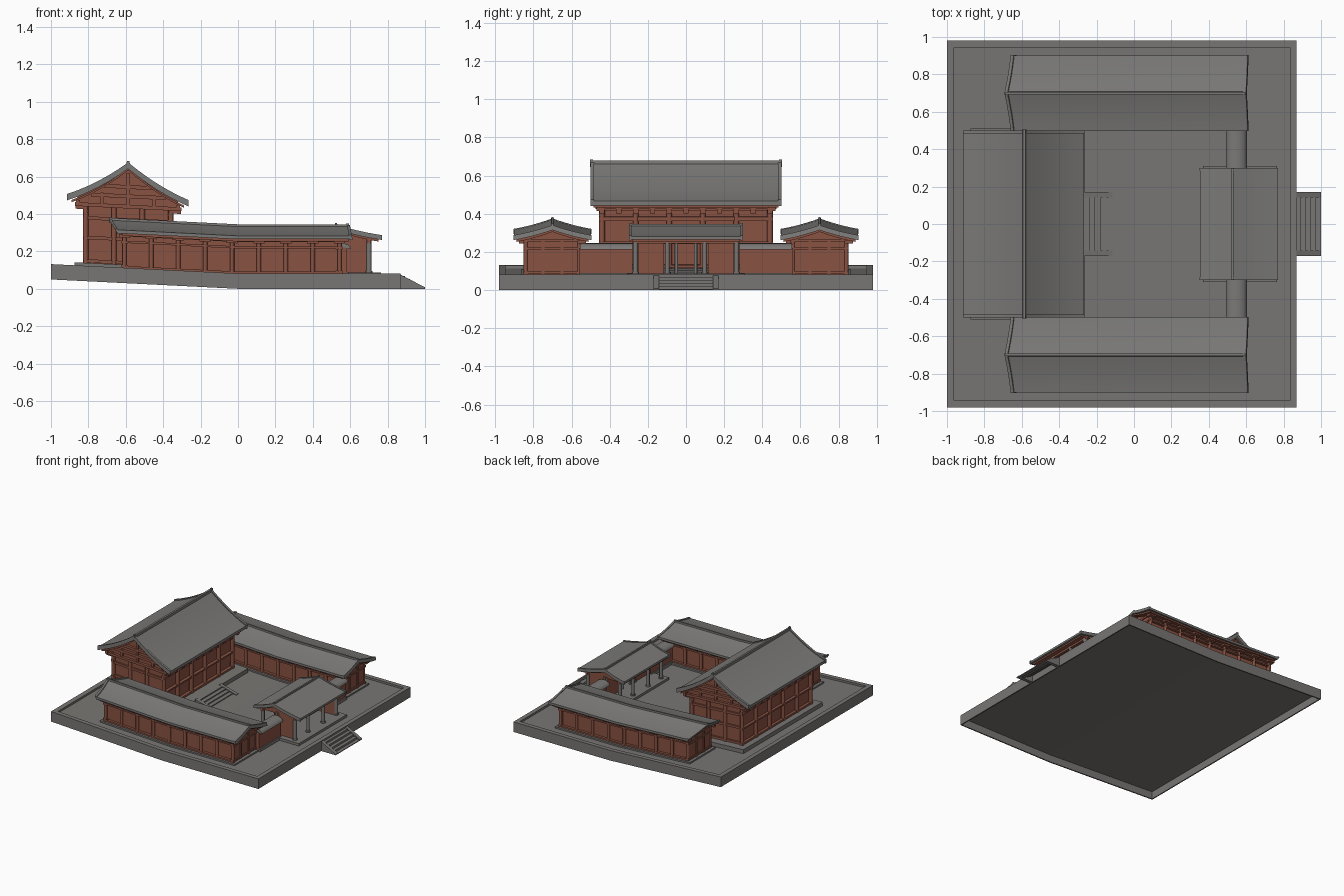
import bpy, bmesh, math
from mathutils import Matrix, Vector

if "Cube" in bpy.data.objects:
    bpy.data.objects.remove(bpy.data.objects["Cube"])


def material(name, rgb):
    m = bpy.data.materials.new(name)
    m.diffuse_color = (*rgb, 1)
    m.use_nodes = True
    m.node_tree.nodes["Principled BSDF"].inputs["Base Color"].default_value = m.diffuse_color
    return m


STONE = material("stone grey", (0.19, 0.182, 0.172))
TILE = material("roof tile grey", (0.195, 0.192, 0.185))
RED = material("red brown timber", (0.25, 0.085, 0.055))
parts = {}


def part(name, mat):
    if name not in parts:
        parts[name] = (bmesh.new(), mat)
    return parts[name][0]


def box(name, mat, x0, x1, y0, y1, z0, z1):
    m = Matrix.Translation(((x0 + x1) / 2, (y0 + y1) / 2, (z0 + z1) / 2))
    m = m @ Matrix.Diagonal((abs(x1 - x0), abs(y1 - y0), abs(z1 - z0), 1))
    bmesh.ops.create_cube(part(name, mat), size=1, matrix=m)


def column(name, mat, x, y, z0, z1, r):
    bmesh.ops.create_cone(part(name, mat), cap_ends=True, segments=12, radius1=r, radius2=r,
                          depth=z1 - z0, matrix=Matrix.Translation((x, y, (z0 + z1) / 2)))


def prism(name, mat, axis, pts, a, b, flare=0.0, flare_end=0.0):
    """Extrude a (sideways, z) outline along an axis; flare pushes high points outward."""
    bm = part(name, mat)
    zs = [p[1] for p in pts]
    lo, hi = min(zs), max(zs)

    def ring(e, f):
        out = []
        for d, z in pts:
            t = e + f * (z - lo) / (hi - lo)
            out.append(bm.verts.new((t, d, z) if axis == 'x' else (d, t, z)))
        return out
    r0, r1 = ring(a, -flare), ring(b, flare_end)
    faces = [bm.faces.new(r0), bm.faces.new(r1[::-1])]
    n = len(pts)
    for i in range(n):
        faces.append(bm.faces.new((r0[i], r0[(i + 1) % n], r1[(i + 1) % n], r1[i])))
    bmesh.ops.recalc_face_normals(bm, faces=faces)


def sweep(centre, left, right, top, eave, n=6):
    """Concave roof line from the left eave over the ridge to the right eave."""
    def z(t):
        return top - (top - eave) * (1.35 * t - 0.35 * t * t)
    pts = [(centre - left * i / n, z(i / n)) for i in range(n, 0, -1)]
    return pts + [(centre + right * i / n, z(i / n)) for i in range(n + 1)]


def roof(name, axis, centre, left, right, top, eave, a, b, th, fa=0.0, fb=0.0):
    line = sweep(centre, left, right, top, eave)
    low = [(d, z - th) for d, z in line]
    prism(name + "_roof", TILE, axis, line + low[::-1], a, b, fa, fb)
    # timber soffit boards
    k = 0.93
    sof = [(centre + (d - centre) * k, z - th) for d, z in sweep(centre, left, right, top, eave)]
    sof2 = [(d, z - 0.012) for d, z in sof]
    prism(name + "_soffit", RED, axis, sof + sof2[::-1], a + 0.015, b - 0.015)
    # ridge with raised ends
    w, h = th * 0.5, th * 0.55
    prof = [(centre - w, top - th), (centre + w, top - th), (centre + w * .7, top + h), (centre - w * .7, top + h)]
    prism(name + "_ridge", TILE, axis, prof, a - fa, b + fb)
    for e, s in ((a - fa, -1), (b + fb, 1)):
        cap = [(centre - w, top - th), (centre + w, top - th), (centre + w * .6, top + 1.35 * h), (centre - w * .6, top + 1.35 * h)]
        prism(name + "_ridge", TILE, axis, cap, *sorted((e - s * 0.012, e + s * 0.004)))


def gable(name, axis, centre, left, right, top, eave, th, hl, hr, zb, a, b):
    """Wall that fills the space up to the underside of the roof."""
    line = [(d, z - th) for d, z in sweep(centre, left, right, top, eave, 12)
            if centre - hl - .001 <= d <= centre + hr + .001]
    prism(name, RED, axis, [(line[0][0], zb)] + line + [(line[-1][0], zb)], a, b)


def stairs(name, x0, x1, z0, z1, n=5):
    for s in (-1, 1):
        prism(name, STONE, 'y', [(x0, z0), (x1, z0), (x1, z0 + .008), (x0, z1)], *sorted((s * .142, s * .17)))
    # open-backed flight of steps
    for i in range(n):
        xa, xb = (x0 + (x1 - x0) * (i + k) / n for k in (0, 1))
        zt = z1 - (z1 - z0) * (i + .6) / n
        box(name, STONE, xa, xb, -.142, .142, max(z0, zt - (z1 - z0) / n), zt)


# terrace: open-bottomed tray with low rim
FL = 0.066
box("terrace_floor", STONE, -.99, .86, -.97, .97, FL - .006, FL)
for s in (-1, 1):
    box("terrace_skirt", STONE, -1, .87, s * .97, s * .98, 0, .082)
    box("terrace_rim", STONE, -.99, .86, s * .945, s * .97, FL, .082)
for a, b, c in ((-1, -.99, -.962), (.87, .86, .835)):
    box("terrace_skirt", STONE, a, b, -.97, .97, 0, .082)
    box("terrace_rim", STONE, b, c, -.945, .945, FL, .082)
stairs("gate_stairs", .865, 1.0, 0, .078)

# main hall
HX, HT, HE = -.587, .638, .453
box("hall_plinth", STONE, -.875, -.265, -.51, .51, FL - .003, .098)
stairs("hall_stairs", -.27, -.115, FL - .005, .105)
roof("hall", 'y', HX, .325, .32, HT, HE, -.5, .5, .022)
x0, x1 = -.815, -.36
box("hall_walls", RED, x0 + .015, x1 - .015, -.435, .435, .09, .44)
for s in (-1, 1):
    gable("hall_gables", 'y', HX, .325, .32, HT, HE, .024, .28, .27, .42, s * .435 - .012, s * .435 + .012)
    # gable beams, posts and verge tiles
    for z, w in ((.40, .285), (.455, .2), (.505, .13)):
        box("hall_gable_beams", RED, HX - w, HX + w, s * .43, s * .468, z, z + .02)
    for dx in (-.14, 0, .14):
        box("hall_gable_beams", RED, HX + dx - .009, HX + dx + .009, s * .43, s * .46, .4, .59 - abs(dx) * .8)
    line = sweep(HX, .328, .323, HT + .008, HE + .008)
    low = [(d, z - .034) for d, z in line]
    prism("hall_verges", TILE, 'y', line + low[::-1], s * .492 - .009, s * .492 + .009)
    for z in (.10, .225, .33):
        box("hall_rails", RED, x0, x1, s * .425, s * .448, z, z + .018)
    for i in range(1, 3):
        column("hall_columns", RED, x0 + (x1 - x0) * i / 3, s * .44, .09, .41, .014)
for x in (x0, x1):
    for i in range(6):
        column("hall_columns", RED, x, -.44 + .176 * i, .09, .42, .015)
    for z, h in ((.10, .015), (.225, .012), (.345, .022), (.40, .025)):
        box("hall_rails", RED, x - .012, x + .012, -.455, .455, z, z + h)
    out = 1 if x > HX else -1
    box("hall_eave_beams", RED, x + out * .03, x + out * .05, -.475, .475, .41, .432)
    for i in range(11):
        y = -.44 + .088 * i
        box("hall_brackets", RED, x - out * .01, x + out * .055, y - .014, y + .014, .385, .415)

# side wings
for s in (-1, 1):
    c, t, e = s * .7, .335, .283
    n = "south_wing" if s < 0 else "north_wing"
    roof(n, 'x', c, .202, .202, t, e, -.635, .605, .018, .05, -.015)
    for xe, f in ((-.635, -.05), (.605, -.015)):
        line = sweep(c, .204, .204, t + .006, e + .005)
        low = [(d, z - .026) for d, z in line]
        prism("wing_verges", TILE, 'x', line + low[::-1], xe - .008, xe + .008,
              .05 if xe < 0 else .015, -.05 if xe < 0 else -.015)
    box("wing_plinths", STONE, -.64, .575, c - .165, c + .165, FL - .003, .078)
    box("wing_walls", RED, -.605, .54, c - .13, c + .13, .07, .275)
    for xe in (-.605, .54):
        gable("wing_gables", 'x', c, .202, .202, t, e, .02, .135, .135, .07, xe - .01, xe + .01)
        for z, w in ((.21, .148), (.255, .165), (.085, .148)):
            box("wing_rails", RED, xe - .018, xe + .018, c - w, c + w, z, z + .014)
        for d in (-.05, .05):
            box("wing_rails", RED, xe - .016, xe + .016, c + d - .008, c + d + .008, .07, .26)
    for side in (-1, 1):
        y = c + side * .14
        for z, h in ((.08, .012), (.215, .012), (.25, .016)):
            box("wing_rails", RED, -.62, .56, y - .011, y + .011, z, z + h)
        for i in range(9):
            x = -.607 + 1.15 * i / 8
            column("wing_columns", RED, x, y, .07, .26, .012)
            box("wing_brackets", RED, x - .03, x + .03, y - .01, y + side * .035, .243, .26)
            box("wing_brackets", RED, x - .01, x + .01, y, y + side * .045, .255, .272)

# gate house
GX, GT, GE = .525, .338, .282
box("gate_plinth", STONE, .37, .765, -.31, .31, FL - .003, .086)
roof("gate", 'y', GX, .172, .242, GT, GE, -.295, .295, .017)
for s in (-1, 1):
    line = sweep(GX, .174, .244, GT + .005, GE + .005)
    low = [(d, z - .026) for d, z in line]
    prism("gate_verges", TILE, 'y', line + low[::-1], s * .292 - .007, s * .292 + .007)
    gable("gate_gables", 'y', GX, .172, .242, GT, GE, .019, .13, .18, .255, s * .258 - .01, s * .258 + .01)
    box("gate_side_walls", RED, .545, .695, s * .25, s * .265, .08, .262)
    box("gate_partitions", RED, .53, .55, s * .115, s * .262, .08, .262)
    for x in (.41, .54, .7):
        column("gate_columns", STONE, x, s * .265, .08, .268, .014)
        column("gate_columns", STONE, x, s * .098, .08, .268, .012)
        for y in (.265, .098):
            column("gate_column_bases", STONE, x, s * y, .08, .096, .019)
    column("gate_columns", STONE, .54, s * .05, .08, .262, .009)
for x in (.41, .54, .7):
    box("gate_beams", RED, x - .01, x + .01, -.28, .28, .245, .265)

# tiled link walls between gate and wings
for s in (-1, 1):
    box("link_walls", RED, .515, .58, s * .28, s * .56, .07, .22)
    box("link_wall_plinths", STONE, .505, .59, s * .28, s * .56, FL - .003, .09)
    arc = [(.547 + .056 * math.cos(a * math.pi / 8), .212 + .034 * math.sin(a * math.pi / 8)) for a in range(9)]
    prism("link_wall_caps", TILE, 'y', arc, *sorted((s * .28, s * .555)))

# make the objects; behind x = 0 everything rises gently
for name, (bm, mat) in parts.items():
    bmesh.ops.bisect_plane(bm, geom=bm.verts[:] + bm.edges[:] + bm.faces[:],
                           plane_co=Vector((0, 0, 0)), plane_no=Vector((1, 0, 0)))
    for v in bm.verts:
        v.co.z += max(0, -v.co.x) * .05
    me = bpy.data.meshes.new(name)
    bm.to_mesh(me)
    bm.free()
    me.materials.append(mat)
    ob = bpy.data.objects.new(name, me)
    bpy.context.collection.objects.link(ob)
    if "roof" in name or "column" in name or "caps" in name:
        bpy.ops.object.select_all(action='DESELECT')
        ob.select_set(True)
        bpy.context.view_layer.objects.active = ob
        bpy.ops.object.shade_smooth_by_angle(angle=math.radians(35))
